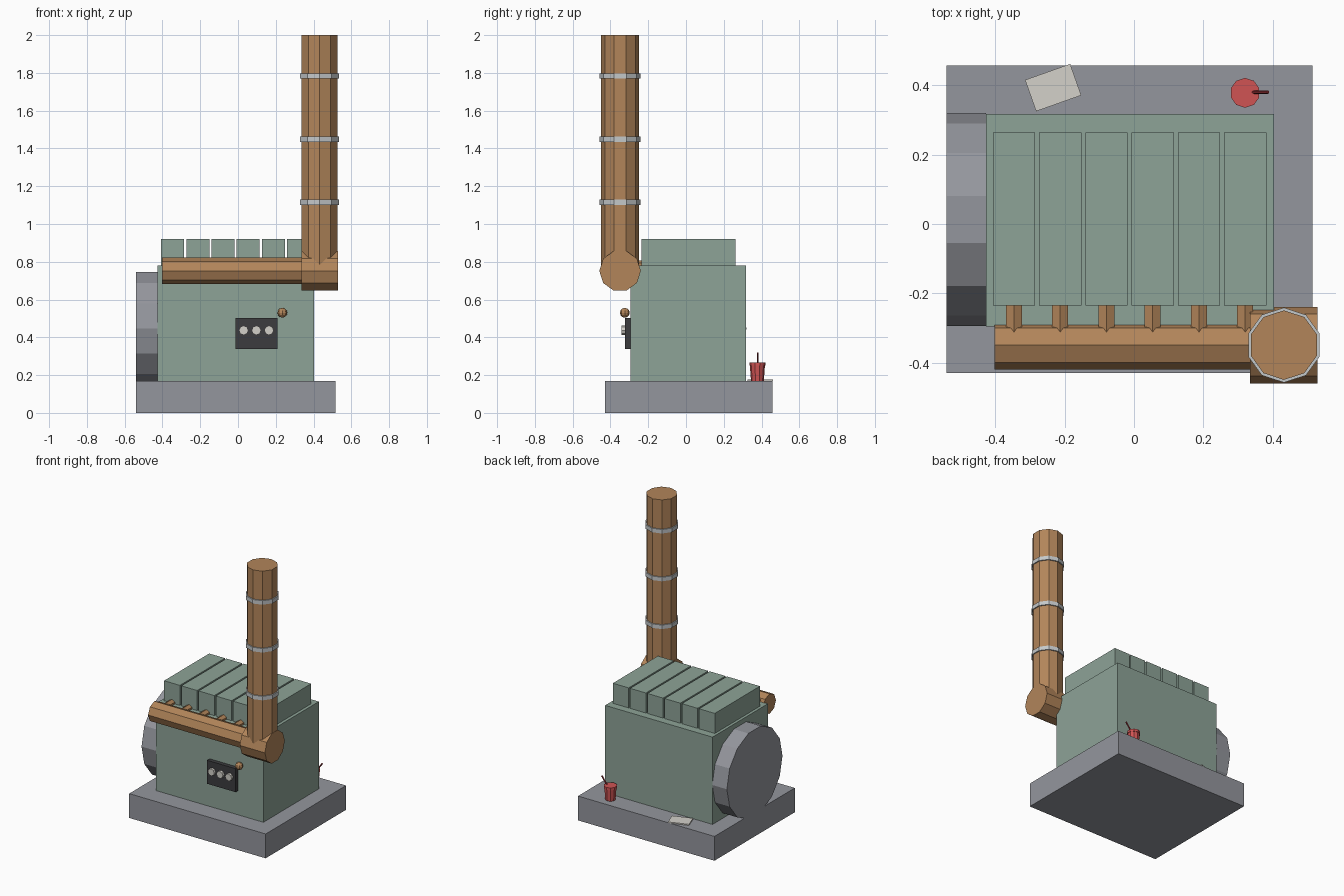
import bpy
import bmesh
from math import radians
from mathutils import Matrix, Vector

cube = bpy.data.objects.get("Cube")
if cube:
    bpy.data.objects.remove(cube, do_unlink=True)


def material(name, *srgb):
    mat = bpy.data.materials.new(name)
    mat.use_nodes = True
    colour = tuple(((c / 255 + 0.055) / 1.055) ** 2.4 for c in srgb) + (1,)
    mat.diffuse_color = colour
    mat.node_tree.nodes["Principled BSDF"].inputs["Base Color"].default_value = colour
    return mat


green = material("sage_green", 141, 163, 151)
grey = material("cast_grey", 148, 150, 157)
copper = material("copper_brown", 178, 133, 90)
steel = material("pale_steel", 196, 200, 202)
ivory = material("ivory", 212, 209, 202)
dark = material("charcoal", 60, 60, 63)
red = material("cup_red", 208, 84, 84)
maroon = material("straw_red", 150, 48, 54)


def finish(name, bm, mat):
    mesh = bpy.data.meshes.new(name)
    bm.to_mesh(mesh)
    bm.free()
    mesh.materials.append(mat)
    obj = bpy.data.objects.new(name, mesh)
    bpy.context.collection.objects.link(obj)
    return obj


def box(name, mat, low, high, turn=0):
    low, high = Vector(low), Vector(high)
    bm = bmesh.new()
    bmesh.ops.create_cube(bm, size=1, matrix=Matrix.Diagonal((*(high - low), 1)))
    obj = finish(name, bm, mat)
    obj.location = (low + high) / 2
    obj.rotation_euler.z = radians(turn)
    return obj


def rod(name, mat, start, end, radius, sides, end_radius=None):
    """Prism or frustum between two points."""
    start, end = Vector(start), Vector(end)
    axis = end - start
    bm = bmesh.new()
    bmesh.ops.create_cone(bm, cap_ends=True, segments=sides, radius1=radius,
                          radius2=end_radius or radius, depth=axis.length)
    obj = finish(name, bm, mat)
    obj.location = (start + end) / 2
    # Keep the first corner on the y axis, or on z for rods along y
    if abs(axis.y) > abs(axis.x) + abs(axis.z):
        obj.rotation_euler.x = radians(90)
    else:
        obj.rotation_euler.y = Vector((axis.z, axis.x)).angle_signed(Vector((1, 0)))
    return obj


# Plinth, engine body and flywheel
box("plinth", grey, (-0.54, -0.43, 0), (0.515, 0.457, 0.17))
box("engine_body", green, (-0.427, -0.295, 0.17), (0.403, 0.317, 0.78))
rod("flywheel", grey, (-0.54, 0.013, 0.447), (-0.427, 0.013, 0.447), 0.307, 14)

# Cylinder heads, each with a stub leading to the exhaust pipe
for i in range(6):
    x = -0.346 + i * 0.1333
    box(f"cylinder_head_{i + 1}", green, (x - 0.061, -0.235, 0.78), (x + 0.061, 0.263, 0.92))
    rod(f"exhaust_stub_{i + 1}", copper, (x, -0.235, 0.78), (x, -0.35, 0.78), 0.0266, 6)

# Exhaust pipe, elbow and chimney with clamps
STACK_X, PIPE_Y, PIPE_Z = 0.432, -0.349, 0.752
rod("exhaust_pipe", copper, (-0.402, PIPE_Y, PIPE_Z), (0.35, PIPE_Y, PIPE_Z), 0.07, 8)
rod("exhaust_elbow", copper, (0.335, PIPE_Y, PIPE_Z), (0.529, PIPE_Y, PIPE_Z), 0.11, 10)
rod("chimney", copper, (STACK_X, PIPE_Y, PIPE_Z), (STACK_X, PIPE_Y, 2), 0.1, 10)
for i in range(3):
    z = 1.115 + i * 0.334
    rod(f"chimney_clamp_{i + 1}", steel, (STACK_X, PIPE_Y, z - 0.014),
        (STACK_X, PIPE_Y, z + 0.014), 0.108, 10)

# Control panel with gauges and a knob
box("control_panel", dark, (-0.013, -0.323, 0.339), (0.208, -0.295, 0.503))
for i in range(3):
    x = 0.03 + i * 0.067
    rod(f"gauge_{i + 1}", ivory, (x, -0.32, 0.437), (x, -0.341, 0.437), 0.025, 8)
bm = bmesh.new()
bmesh.ops.create_uvsphere(bm, u_segments=8, v_segments=6, radius=0.026)
knob = finish("control_knob", bm, copper)
knob.location = (0.235, -0.324, 0.53)

# Cup with straw, and a sheet of paper on the plinth
rod("cup", red, (0.32, 0.378, 0.17), (0.32, 0.378, 0.252), 0.034, 10, 0.04)
rod("cup_lid", red, (0.32, 0.378, 0.25), (0.32, 0.378, 0.268), 0.043, 10)
rod("straw", maroon, (0.332, 0.38, 0.25), (0.386, 0.38, 0.318), 0.005, 6)
box("paper_sheet", ivory, (-0.302, 0.345, 0.17), (-0.164, 0.441, 0.178), 19.5)
